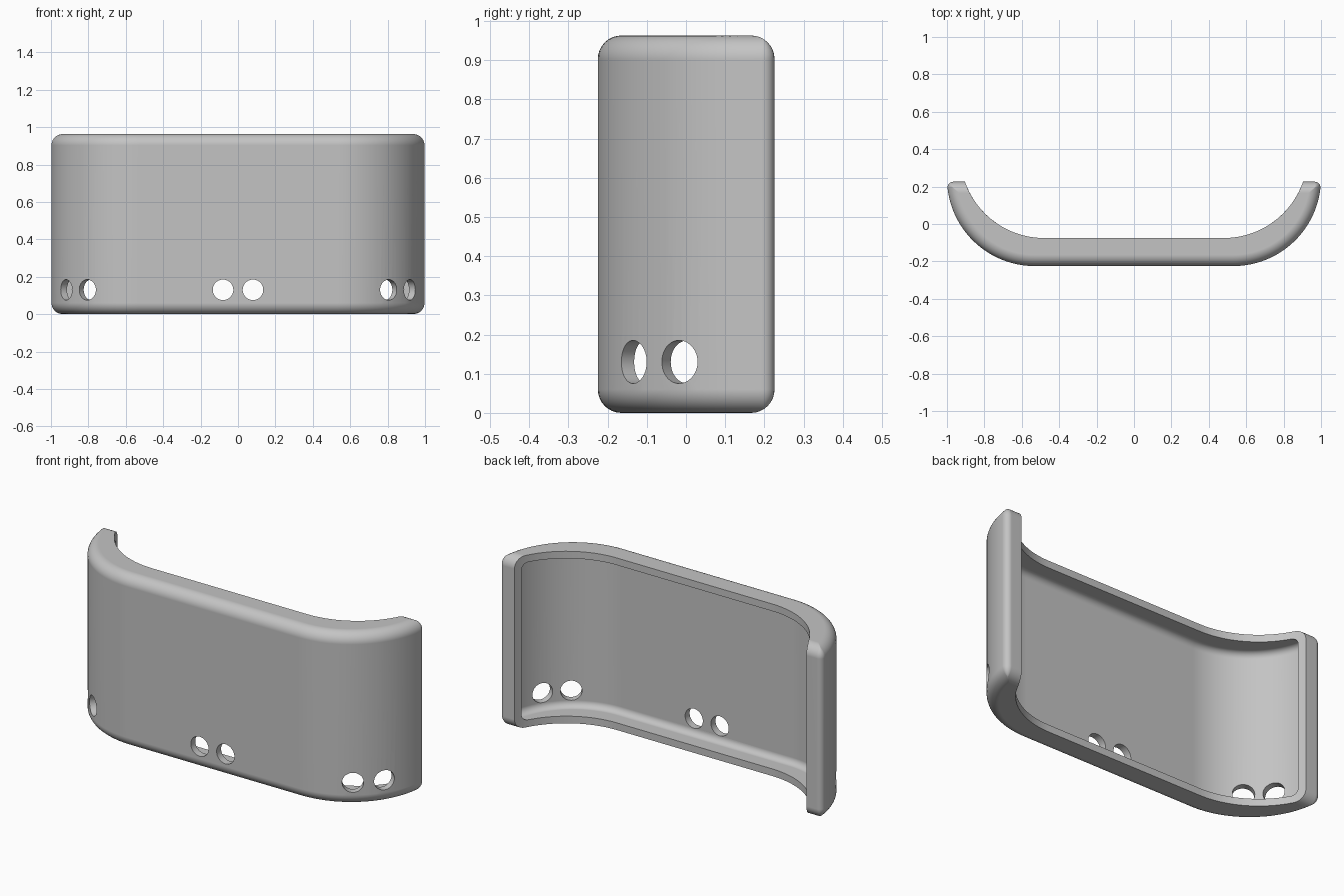
import bpy, bmesh
from math import sin, cos, pi, sqrt, asin, atan2, radians
from mathutils import Vector

HEIGHT = 0.963
WALL = 0.04
END_Y = 0.226
OUTER_C, OUTER_R = Vector((0.53, 0.245)), 0.47
INNER_C, INNER_R = Vector((0.48, 0.374)), 0.449
STEPS = 28

cube = bpy.data.objects.get("Cube")
if cube:
    bpy.data.objects.remove(cube, do_unlink=True)

grey = bpy.data.materials.new("plain grey")
grey.use_nodes = True
grey.diffuse_color = (0.55, 0.55, 0.55, 1)
grey.node_tree.nodes["Principled BSDF"].inputs["Base Color"].default_value = grey.diffuse_color


def arc(centre, radius, start, end, steps):
    angles = [start + (end - start) * i / steps for i in range(steps + 1)]
    return [centre + radius * Vector((cos(a), sin(a))) for a in angles]


def plan(inset, back_gap):
    """Curved outline seen from above, with its outer side and ends inset."""
    end_y, radius = END_Y - inset, OUTER_R - inset
    q = max(0.03 - inset, 0.003)
    cy = end_y - q
    dy = cy - OUTER_C.y
    corner = Vector((OUTER_C.x + sqrt((radius - q) ** 2 - dy ** 2), cy))
    turn = atan2(dy, corner.x - OUTER_C.x)
    half = arc(OUTER_C, radius, -pi / 2, turn, STEPS)
    half += arc(corner, q, turn, pi / 2, 6)[1:]
    inner = INNER_R - back_gap
    half += arc(INNER_C, inner, asin((end_y - INNER_C.y) / inner), -pi / 2, STEPS)
    return half + [Vector((-p.x, p.y)) for p in reversed(half)]


def finish(bm, name):
    bmesh.ops.recalc_face_normals(bm, faces=bm.faces[:])
    mesh = bpy.data.meshes.new(name)
    bm.to_mesh(mesh)
    bm.free()
    mesh.materials.append(grey)
    ob = bpy.data.objects.new(name, mesh)
    bpy.context.collection.objects.link(ob)
    return ob


def rounded_solid(name, base, fillet, back_gap):
    """Stack outlines from bottom to top, rounding the outer edges."""
    bottom = []
    for i in range(9):
        a = pi / 2 * i / 8
        bottom.append((base + fillet * (1 - cos(a)), base + fillet * (1 - sin(a))))
    top = [(HEIGHT - z, inset) for z, inset in reversed(bottom)]
    bm = bmesh.new()
    rings = []
    for z, inset in bottom + top:
        rings.append([bm.verts.new((p.x, p.y, z)) for p in plan(inset, back_gap)])
    for a, b in zip(rings, rings[1:]):
        for i in range(len(a)):
            j = (i + 1) % len(a)
            bm.faces.new((a[i], a[j], b[j], b[i]))
    bm.faces.new(rings[0])
    bm.faces.new(rings[-1])
    return finish(bm, name)


def hole_cutter(name, point, direction):
    bm = bmesh.new()
    bmesh.ops.create_cone(bm, cap_ends=True, segments=40, radius1=0.055,
                          radius2=0.055, depth=0.2)
    turn = direction.to_3d().to_track_quat('Z', 'Y').to_matrix()
    bmesh.ops.rotate(bm, verts=bm.verts[:], cent=(0, 0, 0), matrix=turn)
    bmesh.ops.translate(bm, verts=bm.verts[:], vec=(point.x, point.y, 0.13))
    return finish(bm, name)


# Curved shell and its hollow, open at the back
shell = rounded_solid("curved_shell", 0, 0.06, 0)
cutters = [rounded_solid("hollow_cutter", WALL, 0.035, 0.12)]

# Paired round holes: two in the middle and two on each curved side
for side in (-1, 1):
    front = Vector((side * 0.08, OUTER_C.y - OUTER_R))
    cutters.append(hole_cutter("front_hole_cutter", front, Vector((0, -1))))
    for degrees in (34, 54):
        a = radians(degrees)
        out = Vector((side * cos(a), -sin(a)))
        point = Vector((side * OUTER_C.x, OUTER_C.y)) + OUTER_R * out
        cutters.append(hole_cutter("side_hole_cutter", point, out))

bpy.ops.object.select_all(action='DESELECT')
bpy.context.view_layer.objects.active = shell
shell.select_set(True)
for cutter in cutters:
    cutter.hide_render = True
    cut = shell.modifiers.new("cut", 'BOOLEAN')
    cut.operation = 'DIFFERENCE'
    cut.solver = 'EXACT'
    cut.object = cutter
    bpy.ops.object.modifier_apply(modifier=cut.name)
for cutter in cutters:
    bpy.data.objects.remove(cutter, do_unlink=True)

# Smooth curves with crisp rims
bpy.ops.object.shade_smooth_by_angle(angle=pi / 6)
weighted = shell.modifiers.new("even_shading", 'WEIGHTED_NORMAL')
weighted.keep_sharp = True
